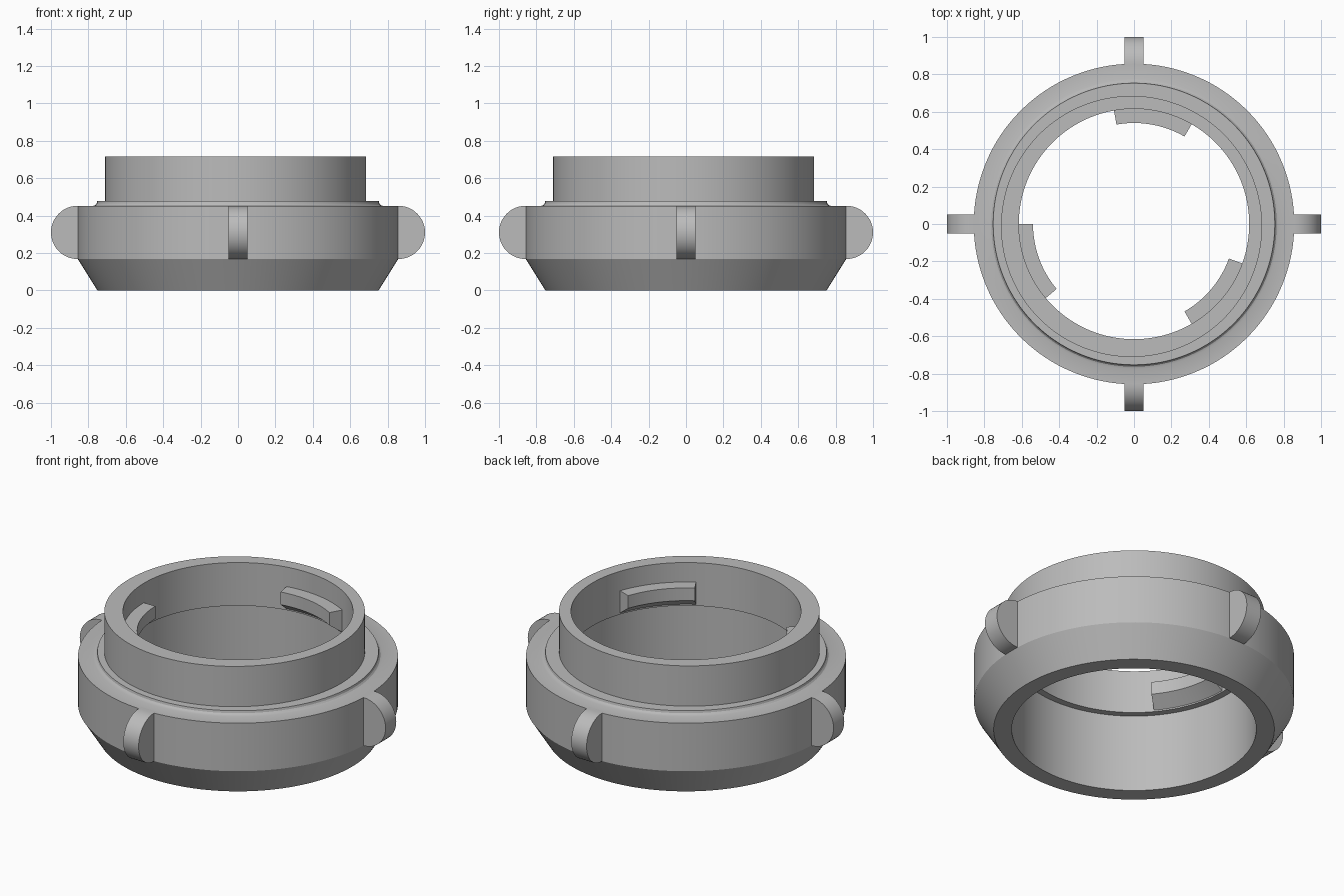
import bpy
import bmesh
from math import cos, sin, pi, radians

cube = bpy.data.objects.get("Cube")
if cube:
    bpy.data.objects.remove(cube)

grey = bpy.data.materials.new("plain_grey")
grey.use_nodes = True
colour = (0.5, 0.5, 0.5, 1)
grey.diffuse_color = colour
grey.node_tree.nodes["Principled BSDF"].inputs["Base Color"].default_value = colour


def finish(bm, name):
    bmesh.ops.recalc_face_normals(bm, faces=bm.faces[:])
    mesh = bpy.data.meshes.new(name)
    bm.to_mesh(mesh)
    bm.free()
    obj = bpy.data.objects.new(name, mesh)
    bpy.context.collection.objects.link(obj)
    mesh.materials.append(grey)
    bpy.ops.object.select_all(action='DESELECT')
    obj.select_set(True)
    bpy.context.view_layer.objects.active = obj
    bpy.ops.object.shade_smooth_by_angle(angle=radians(25))
    return obj


def lathe(name, profile, steps, start=0.0, sweep=2 * pi):
    """Revolve a closed profile of (radius, height, sideways shift)."""
    bm = bmesh.new()
    full = sweep >= 2 * pi
    rings = []
    for i in range(steps if full else steps + 1):
        a = start + sweep * i / steps
        rings.append([bm.verts.new((r * cos(a) + s, r * sin(a) + s, z))
                      for r, z, s in profile])
    n = len(profile)
    for i in range(steps):
        p, q = rings[i], rings[(i + 1) % len(rings)]
        for j in range(n):
            k = (j + 1) % n
            bm.faces.new((p[j], q[j], q[k], p[k]))
    if not full:
        bm.faces.new(rings[0])
        bm.faces.new(rings[-1])
    return finish(bm, name)


# Hollow collar: flared base, rounded lip, slightly off-centre neck, stepped bore
off = -0.013
lathe("collar", [
    (0.752, 0, 0), (0.857, 0.168, 0), (0.857, 0.452, 0),
    (0.775, 0.452, 0), (0.763, 0.456, 0), (0.756, 0.464, 0), (0.753, 0.477, 0),
    (0.698, 0.477, off), (0.698, 0.715, off),
    (0.616, 0.715, 0), (0.616, 0.46, 0), (0.655, 0.46, 0), (0.655, 0, 0)], 128)

# Three bayonet tabs inside the neck, sloped underneath
for i in range(3):
    lathe(f"inner_tab_{i + 1}",
          [(0.54, 0.6, 0), (0.625, 0.6, 0), (0.625, 0.462, 0), (0.54, 0.525, 0)],
          16, radians(60 + 120 * i), radians(40))

# Four half-round grip lugs around the collar
for i, side in enumerate(("left", "back", "right", "front")):
    outline = [(0.83, 0.452), (0.83, 0.168)]
    outline += [(0.858 + 0.142 * cos(t), 0.31 + 0.142 * sin(t))
                for t in (pi * (k / 24 - 0.5) for k in range(25))]
    bm = bmesh.new()
    face = bm.faces.new([bm.verts.new((x, -0.05, z)) for x, z in outline])
    grown = bmesh.ops.extrude_face_region(bm, geom=[face])["geom"]
    bmesh.ops.translate(bm, vec=(0, 0.1, 0),
                        verts=[v for v in grown if isinstance(v, bmesh.types.BMVert)])
    lug = finish(bm, f"{side}_lug")
    lug.rotation_euler.z = i * pi / 2
